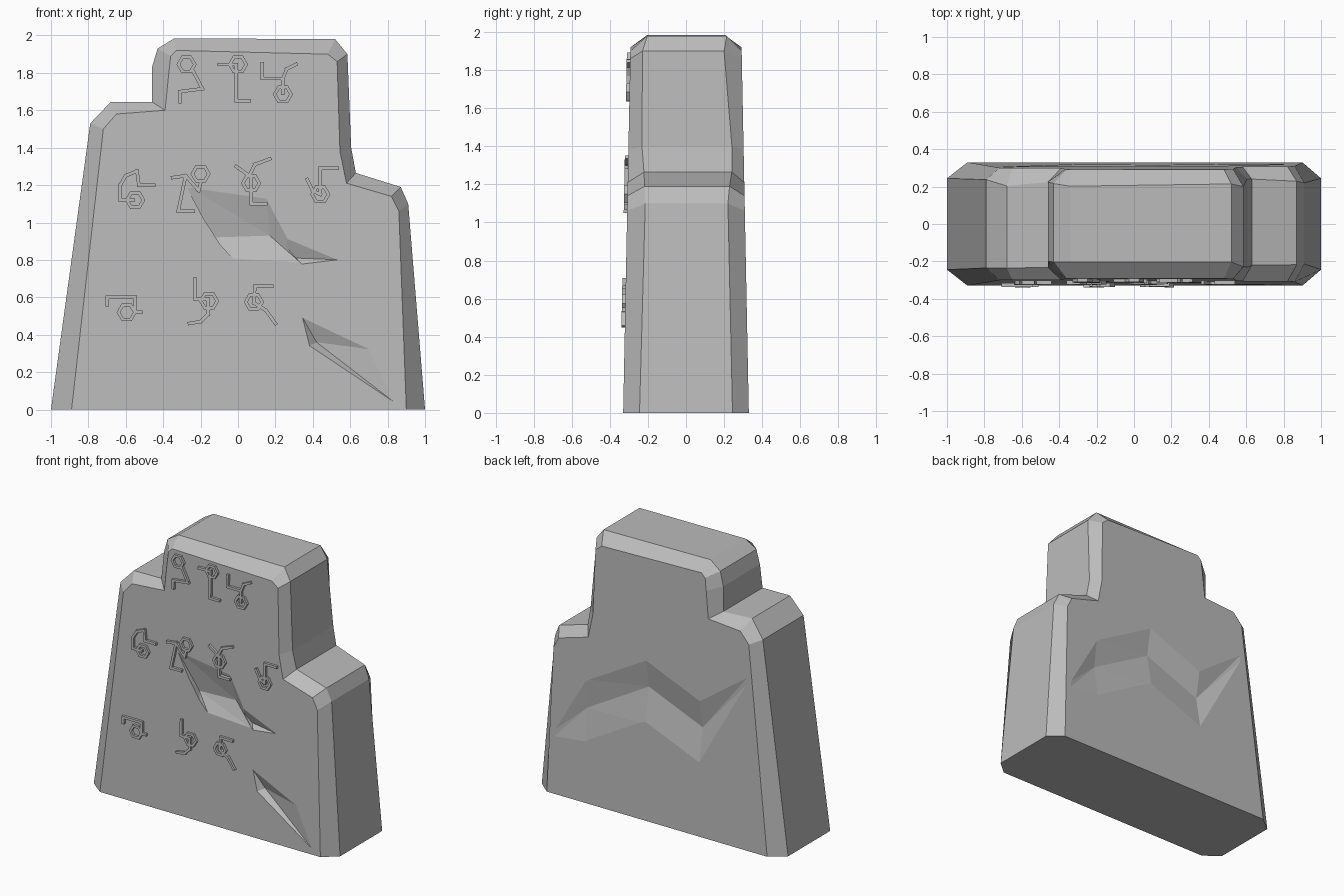
import bpy, bmesh, math, random
from mathutils import Vector

if "Cube" in bpy.data.objects:
    bpy.data.objects.remove(bpy.data.objects["Cube"])

random.seed(4)

stone = bpy.data.materials.new("grey_stone")
stone.diffuse_color = (0.5, 0.5, 0.5, 1)
stone.use_nodes = True
stone.node_tree.nodes["Principled BSDF"].inputs["Base Color"].default_value = stone.diffuse_color


def half_depth(z):
    """Half thickness of the slab, thinner towards the top."""
    return 0.33 * (1 - 0.06 * z)


def finish(bm, name):
    bmesh.ops.recalc_face_normals(bm, faces=bm.faces)
    mesh = bpy.data.meshes.new(name)
    bm.to_mesh(mesh)
    bm.free()
    mesh.materials.append(stone)
    ob = bpy.data.objects.new(name, mesh)
    bpy.context.collection.objects.link(ob)
    return ob


def loft(bm, rings):
    """Skin closed rings of points and cap both ends."""
    rows = [[bm.verts.new(p) for p in r] for r in rings]
    n = len(rows[0])
    for a, b in zip(rows, rows[1:]):
        for i in range(n):
            j = (i + 1) % n
            bm.faces.new((a[i], a[j], b[j], b[i]))
    bm.faces.new(rows[0])
    bm.faces.new(rows[-1][::-1])


# Slab: silhouette in the middle, inset silhouette on front and back
OUTER = [(-1, 0), (-.79, 1.53), (-.68, 1.645), (-.46, 1.645), (-.46, 1.83),
         (-.43, 1.93), (-.34, 1.985), (.52, 1.98), (.585, 1.9), (.605, 1.4),
         (.63, 1.265), (.87, 1.19), (.91, 1.1), (1, 0)]
INNER = [(-.89, 0), (-.72, 1.5), (-.65, 1.58), (-.39, 1.6), (-.37, 1.8),
         (-.36, 1.89), (-.33, 1.92), (.48, 1.9), (.53, 1.86), (.545, 1.38),
         (.58, 1.21), (.82, 1.14), (.86, 1.06), (.9, 0)]


def ring(outline, share, rough=0.0):
    out = []
    for x, z in outline:
        jog = random.uniform(-rough, rough) if z > 0 else 0
        out.append((x, share * half_depth(z) + jog, z))
    return out


bm = bmesh.new()
loft(bm, [ring(INNER, -1), ring(OUTER, -.74, .02),
          ring(OUTER, .74, .02), ring(INNER, 1)])
slab = finish(bm, "stone_slab")

cutters = []


# Chipped hollows on the front: rim points on the surface, deep points inside
def front_chip(name, rim, deep, depth):
    bm = bmesh.new()
    for x, z in rim:
        for out in (.003, .1):
            bm.verts.new((x, -half_depth(z) - out, z))
    for x, z in deep:
        bm.verts.new((x, -half_depth(z) + depth, z))
    bmesh.ops.convex_hull(bm, input=bm.verts[:])
    loose = [v for v in bm.verts if not v.link_faces]
    bmesh.ops.delete(bm, geom=loose, context='VERTS')
    cutters.append(finish(bm, name))


front_chip("middle_chip_cutter",
           [(-.28, 1.2), (.15, 1.14), (.34, .78), (-.02, .8)],
           [(-.13, .92), (.17, .93)], .05)
front_chip("side_chip_cutter",
           [(.19, .95), (.55, .8), (.345, .775)], [(.31, .81)], .035)
front_chip("corner_chip_cutter",
           [(.34, .5), (.38, .34), (.86, .02), (.72, .32)], [(.42, .36)], .04)

# Shallow zigzag valley across the back
VALLEY = [(.86, .4, 0), (.6, .68, .03), (.11, .96, .04),
          (-.33, .78, .04), (-.73, 1.28, 0)]
bm = bmesh.new()
rings = []
for x, z, d in VALLEY:
    hi, lo = z + (.22 if d else .05), z - (.26 if d else .05)
    rings.append([(x, half_depth(hi) + .003, hi), (x, half_depth(z) - d + .002, z),
                  (x, half_depth(lo) + .003, lo), (x, .5, lo), (x, .5, hi)])
loft(bm, rings)
bmesh.ops.triangulate(bm, faces=bm.faces[:])
cutters.append(finish(bm, "back_valley_cutter"))

for cutter in cutters:
    mod = slab.modifiers.new(cutter.name, 'BOOLEAN')
    mod.operation = 'DIFFERENCE'
    mod.solver = 'EXACT'
    mod.object = cutter
bpy.context.view_layer.objects.active = slab
for mod in list(slab.modifiers):
    bpy.ops.object.modifier_apply(modifier=mod.name)
for cutter in cutters:
    bpy.data.objects.remove(cutter)


# Raised ornaments: a hexagon ring with bent strokes
def strip(bm, left, right):
    """Raised band between two matching point rows."""
    loft(bm, [[(l[0], -half_depth(l[1]) - .018, l[1]),
               (r[0], -half_depth(r[1]) - .018, r[1]),
               (r[0], -half_depth(r[1]) + .02, r[1]),
               (l[0], -half_depth(l[1]) + .02, l[1])]
              for l, r in zip(left, right)])


def hexagon(cx, cz, r):
    return [(cx + r * math.cos(math.radians(60 * k)),
             cz + r * math.sin(math.radians(60 * k))) for k in range(6)]


def ornament(centre, *paths):
    bm = bmesh.new()
    outer, inner = hexagon(*centre, .054), hexagon(*centre, .034)
    for k in range(6):
        j = (k + 1) % 6
        strip(bm, (outer[k], outer[j]), (inner[k], inner[j]))
    for path in paths:
        for a, b in zip(path, path[1:]):
            a, b = Vector(a), Vector(b)
            d = (b - a).normalized() * .009
            side = Vector((-d.y, d.x))
            a, b = a - d, b + d
            strip(bm, (a + side, b + side), (a - side, b - side))
    finish(bm, "carved_ornament")


# Top row
ornament((-.275, 1.845), [(-.31, 1.645), (-.31, 1.7), (-.19, 1.715), (-.24, 1.81)])
ornament((0, 1.845), [(-.1, 1.845), (-.01, 1.845), (-.01, 1.65), (.06, 1.65)])
ornament((.24, 1.685), [(.13, 1.85), (.13, 1.77), (.24, 1.77), (.26, 1.82), (.31, 1.845)],
         [(.24, 1.77), (.24, 1.69)])
# Middle row
ornament((-.55, 1.12), [(-.63, 1.12), (-.63, 1.2), (-.6, 1.25), (-.54, 1.275),
                        (-.53, 1.2), (-.45, 1.2)], [(-.63, 1.12), (-.56, 1.12)])
ornament((-.2, 1.26), [(-.35, 1.24), (-.28, 1.25), (-.32, 1.06), (-.24, 1.06)],
         [(-.28, 1.25), (-.21, 1.17), (-.2, 1.21)])
ornament((.07, 1.21), [(-.01, 1.3), (.06, 1.25), (.09, 1.31), (.17, 1.34)],
         [(.07, 1.24), (.07, 1.1), (.15, 1.1)])
ornament((.44, 1.15), [(.37, 1.23), (.4, 1.17), (.44, 1.15), (.44, 1.29), (.53, 1.29)])
# Bottom row
ornament((-.595, .52), [(-.7, .56), (-.7, .6), (-.55, .6), (-.55, .52), (-.52, .52)])
ornament((-.155, .58), [(-.23, .7), (-.23, .59), (-.16, .59), (-.16, .51), (-.2, .47), (-.26, .46)])
ornament((.085, .575), [(.18, .66), (.09, .66), (.085, .57), (.15, .53), (.2, .46)])
